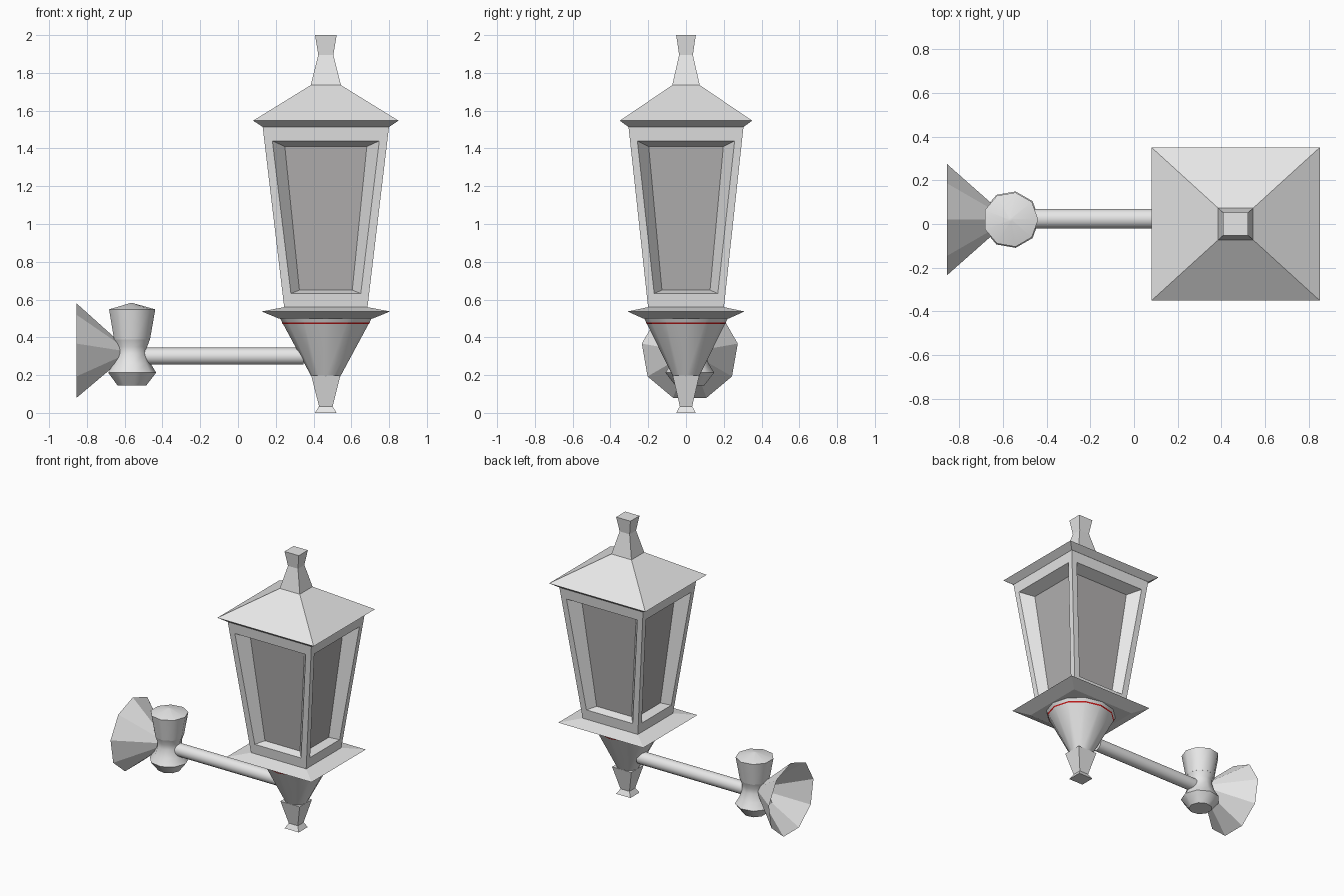
import bpy, bmesh, math
from mathutils import Matrix, Vector

if "Cube" in bpy.data.objects:
    bpy.data.objects.remove(bpy.data.objects["Cube"])

CX = 0.465          # lantern centre
DEPTH = 0.91        # lantern is slightly shallower than wide


def material(name, rgb):
    m = bpy.data.materials.new(name)
    m.diffuse_color = (*rgb, 1)
    m.use_nodes = True
    m.node_tree.nodes["Principled BSDF"].inputs["Base Color"].default_value = m.diffuse_color
    return m


METAL = material("grey_metal", (0.8, 0.8, 0.8))
GLASS = material("dark_glass", (0.45, 0.44, 0.44))
RED = material("red_trim", (0.6, 0.01, 0.01))


def finish(name, bm, mats, smooth=None, recalc=True):
    if recalc:
        bmesh.ops.recalc_face_normals(bm, faces=bm.faces)
    me = bpy.data.meshes.new(name)
    bm.to_mesh(me)
    bm.free()
    for m in mats:
        me.materials.append(m)
    if smooth:
        me.polygons.foreach_set("use_smooth", [True] * len(me.polygons))
        me.set_sharp_from_angle(angle=math.radians(smooth))
    ob = bpy.data.objects.new(name, me)
    bpy.context.collection.objects.link(ob)
    return ob


def loft(name, profile, sides, matrix, mat=METAL, start=0.0, caps=True, smooth=None):
    """Stack regular rings given as (radius, height), then place them."""
    bm = bmesh.new()
    rings = []
    for r, h in profile:
        rings.append([bm.verts.new((r * math.cos(start + math.tau * i / sides),
                                    r * math.sin(start + math.tau * i / sides), h))
                      for i in range(sides)])
    for a, b in zip(rings, rings[1:]):
        for i in range(sides):
            j = (i + 1) % sides
            bm.faces.new((a[i], a[j], b[j], b[i]))
    if caps:
        bm.faces.new(rings[0][::-1])
        bm.faces.new(rings[-1])
    bm.transform(matrix)
    return finish(name, bm, [mat], smooth, recalc=caps)


LANTERN = Matrix.Translation((CX, 0, 0)) @ Matrix.Diagonal((1, DEPTH, 1, 1))


def square(name, profile):
    """Four-sided stack; profile holds (half width, height)."""
    return loft(name, [(w * math.sqrt(2), z) for w, z in profile], 4, LANTERN,
                start=math.pi / 4)


# Roof with finial, base plate, bottom finial
square("roof", [(0.335, 1.514), (0.385, 1.547), (0.08, 1.735), (0.04, 1.895), (0.057, 2.0)])
square("base_plate", [(0.25, 0.50), (0.34, 0.537), (0.22, 0.56)])
square("bottom_finial", [(0.057, 0.0), (0.036, 0.035), (0.077, 0.197)])

# Round cone under the plate, with a thin red line
loft("lower_cone", [(0.075, 0.19), (0.245, 0.505)], 12, LANTERN, smooth=35)
loft("red_line", [(0.229, 0.471), (0.234, 0.479)], 12, LANTERN, mat=RED, caps=False)


# Lantern body: four framed sides with sunken glass
def half(z):
    return 0.22 + 0.115 * (z - 0.555) / 0.965


def corners(z0, a0, d0, z1, a1, d1):
    """Panel corners: height, half width and sink depth at bottom and top."""
    n0, n1 = half(z0) - d0, half(z1) - d1
    return [Vector(p) for p in ((-a0, -n0, z0), (a0, -n0, z0), (a1, -n1, z1), (-a1, -n1, z1))]


bm = bmesh.new()
loops = [corners(0.555, 0.22, 0, 1.52, 0.335, 0),
         corners(0.632, 0.185, 0, 1.44, 0.283, 0),
         corners(0.65, 0.14, 0.06, 1.41, 0.217, 0.085)]
for k in range(4):
    turn = Matrix.Rotation(k * math.pi / 2, 4, 'Z')
    rings = [[bm.verts.new(turn @ p) for p in loop] for loop in loops]
    for a, b in zip(rings, rings[1:]):
        for i in range(4):
            j = (i + 1) % 4
            bm.faces.new((a[i], a[j], b[j], b[i]))
    bm.faces.new(rings[2]).material_index = 1
bmesh.ops.remove_doubles(bm, verts=bm.verts, dist=0.0005)
bm.transform(LANTERN)
finish("lantern_body", bm, [METAL, GLASS], recalc=False)

# Arm along x
ALONG_X = Matrix.Rotation(math.pi / 2, 4, 'Y')
loft("arm", [(0.045, -0.56), (0.045, 0.348)], 16,
     Matrix.Translation((0, 0.024, 0.30)) @ ALONG_X, smooth=40)

# Joint post: waisted lower part and flared cap
POST = Matrix.Translation((-0.564, 0.02, 0))
loft("joint_post", [(0.078, 0.145), (0.131, 0.213), (0.102, 0.26), (0.083, 0.315),
                    (0.083, 0.35), (0.098, 0.39)], 9, POST, smooth=42)
loft("joint_cap", [(0.098, 0.388), (0.126, 0.548), (0.008, 0.581)], 9, POST, smooth=42)

# Open wall cup, point of the nine-sided rim upwards
loft("wall_cup", [(0.258, -0.855), (0.02, -0.59)], 9,
     Matrix.Translation((0, 0.02, 0.322)) @ ALONG_X, start=math.pi, caps=False, smooth=30)
